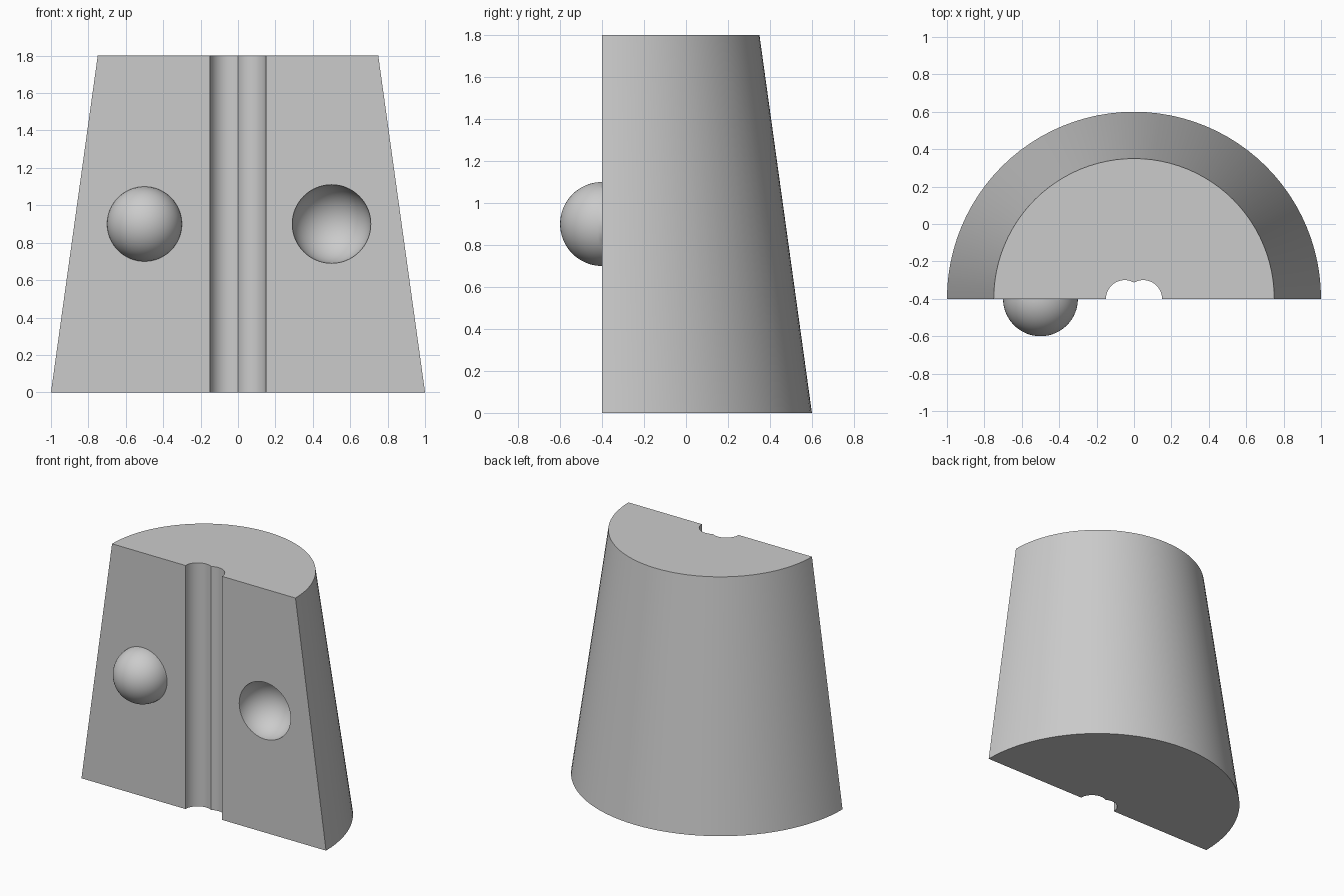
import bpy, bmesh, math
from mathutils import Vector

old = bpy.data.objects.get("Cube")
if old:
    bpy.data.objects.remove(old, do_unlink=True)

HEIGHT, FRONT = 1.8, -0.4
MID = HEIGHT / 2

grey = bpy.data.materials.new("plain_grey")
grey.use_nodes = True
grey.diffuse_color = (0.6, 0.6, 0.6, 1)
grey.node_tree.nodes["Principled BSDF"].inputs["Base Color"].default_value = grey.diffuse_color


def make_object(name, bm):
    mesh = bpy.data.meshes.new(name)
    bmesh.ops.recalc_face_normals(bm, faces=bm.faces)
    bm.to_mesh(mesh)
    bm.free()
    mesh.materials.append(grey)
    obj = bpy.data.objects.new(name, mesh)
    bpy.context.collection.objects.link(obj)
    return obj


def smooth(obj):
    bpy.ops.object.select_all(action='DESELECT')
    obj.select_set(True)
    bpy.context.view_layer.objects.active = obj
    bpy.ops.object.shade_smooth_by_angle(angle=math.radians(30))


def arc(cx, radius, start, end, steps):
    angles = [math.radians(start + (end - start) * i / steps) for i in range(steps + 1)]
    return [(cx + radius * math.cos(a), FRONT + radius * math.sin(a)) for a in angles]


def sphere_mesh(x, radius):
    bm = bmesh.new()
    bmesh.ops.create_uvsphere(bm, u_segments=64, v_segments=32, radius=radius)
    bmesh.ops.translate(bm, verts=bm.verts, vec=(x, FRONT, MID))
    return bm


def outline(radius):
    # half round back, then the double-lobed groove along the flat front
    groove = arc(-0.05, 0.1, 180, 60, 16) + arc(0.05, 0.1, 120, 0, 16)[1:]
    return arc(0, radius, 0, 180, 48) + groove


# tapered half-round body with the groove in its flat front
bm = bmesh.new()
rings = [[bm.verts.new((x, y, z)) for x, y in outline(r)]
         for r, z in ((1.0, 0), (0.75, HEIGHT))]
low, high = rings
for i in range(len(low)):
    j = (i + 1) % len(low)
    bm.faces.new((low[i], low[j], high[j], high[i]))
bm.faces.new(low)
bm.faces.new(high)
body = make_object("mold_half_body", bm)

# round socket sunk into the left of the front
cutter = make_object("socket_cutter", sphere_mesh(0.5, 0.21))
cutter.hide_render = True
cut = body.modifiers.new("socket", 'BOOLEAN')
cut.operation, cut.solver, cut.object = 'DIFFERENCE', 'EXACT', cutter
bpy.ops.object.select_all(action='DESELECT')
body.select_set(True)
bpy.context.view_layer.objects.active = body
bpy.ops.object.modifier_apply(modifier=cut.name)
bpy.data.objects.remove(cutter, do_unlink=True)
smooth(body)

# half-ball locating knob on the right of the front
bm = sphere_mesh(-0.5, 0.2)
bmesh.ops.bisect_plane(bm, geom=bm.verts[:] + bm.edges[:] + bm.faces[:],
                       plane_co=(0, FRONT, 0), plane_no=Vector((0, 1, 0)), clear_outer=True)
smooth(make_object("locating_knob", bm))
